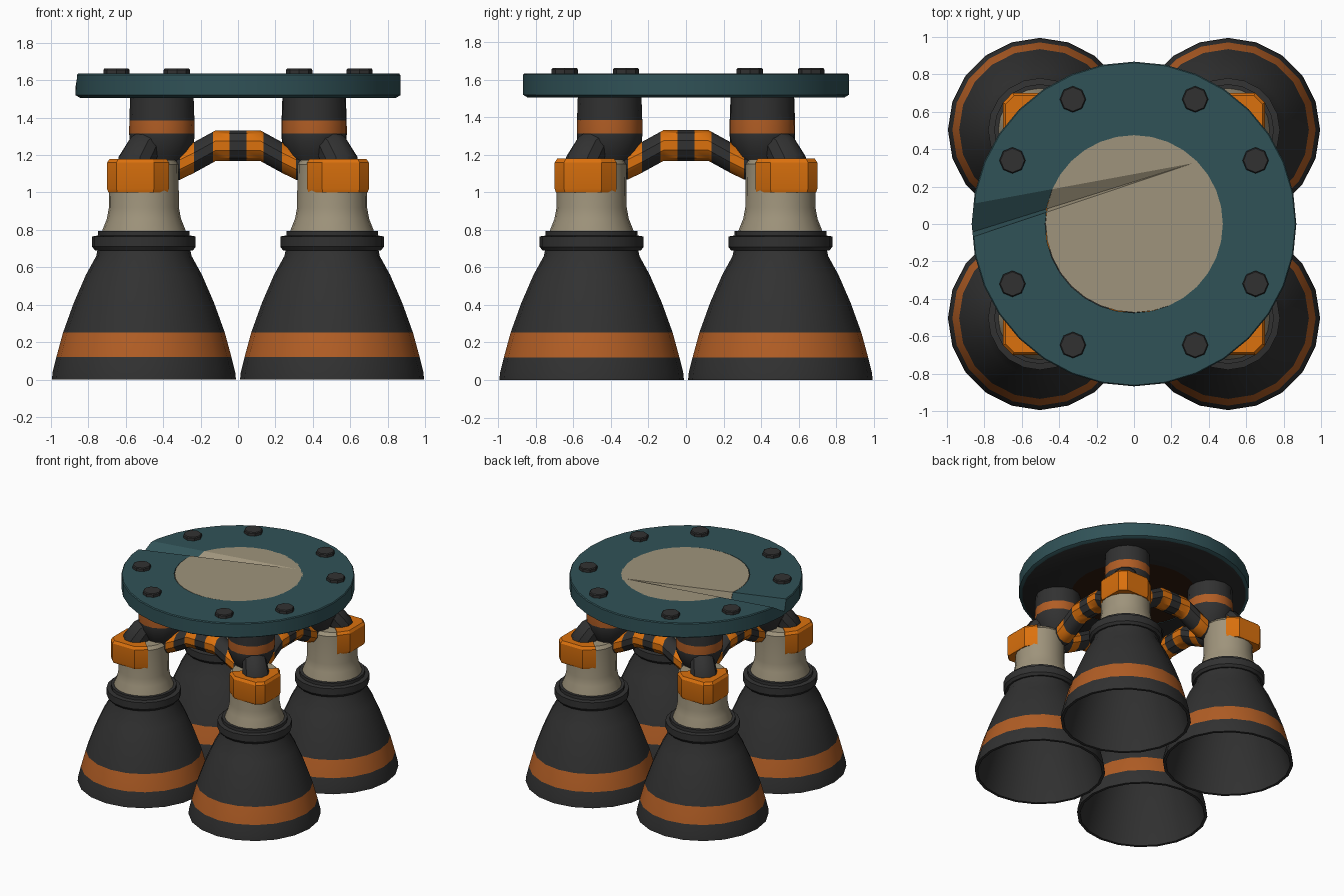
import bpy, bmesh, math
from mathutils import Vector

if "Cube" in bpy.data.objects:
    bpy.data.objects.remove(bpy.data.objects["Cube"])


def material(name, rgb):
    m = bpy.data.materials.new(name)
    m.use_nodes = True
    m.diffuse_color = (*rgb, 1)
    m.node_tree.nodes["Principled BSDF"].inputs["Base Color"].default_value = (*rgb, 1)
    return m


CHARCOAL = material("charcoal", (.031, .031, .031))
RUST = material("rust orange", (.44, .11, .018))
ORANGE = material("bright orange", (.71, .165, .004))
BEIGE = material("beige", (.345, .295, .2))
TEAL = material("teal", (.03, .085, .096))
BLACK = material("underside black", (.024, .024, .024))
BROWN = material("underside brown", (.03, .01, .004))


def finish(name, bm, mats, smooth=35):
    bmesh.ops.recalc_face_normals(bm, faces=bm.faces)
    me = bpy.data.meshes.new(name)
    bm.to_mesh(me)
    bm.free()
    for m in mats:
        me.materials.append(m)
    ob = bpy.data.objects.new(name, me)
    bpy.context.collection.objects.link(ob)
    if smooth:
        bpy.ops.object.select_all(action='DESELECT')
        ob.select_set(True)
        bpy.context.view_layer.objects.active = ob
        bpy.ops.object.shade_smooth_by_angle(angle=math.radians(smooth))
    return ob


def skin(bm, rings, closed=False):
    # Bridge successive rings; cap the ends unless the profile is closed
    n = len(rings[0])
    pairs = list(zip(rings, rings[1:])) + ([(rings[-1], rings[0])] if closed else [])
    for a, b in pairs:
        for i in range(n):
            j = (i + 1) % n
            bm.faces.new((a[i], a[j], b[j], b[i]))
    if not closed:
        bm.faces.new(rings[0][::-1])
        bm.faces.new(rings[-1])


def lathe(name, profile, mats, at=(0, 0), seg=20, rule=None, closed=False, smooth=35):
    bm = bmesh.new()
    rings = [[bm.verts.new((at[0] + r * math.cos(math.tau * i / seg),
                            at[1] + r * math.sin(math.tau * i / seg), z))
              for i in range(seg)] for r, z in profile]
    skin(bm, rings, closed)
    bmesh.ops.recalc_face_normals(bm, faces=bm.faces)
    if rule:
        for f in bm.faces:
            f.material_index = rule(f)
    return finish(name, bm, mats, smooth)


def four_ways(ob):
    # Repeat a part around the vertical axis
    base = ob.name
    for k in range(1, 4):
        c = ob.copy()
        c.name = f"{base}_{k + 1}"
        c.rotation_euler.z = k * math.pi / 2
        bpy.context.collection.objects.link(c)


C = (.503, .503)


# Hollow engine bell with a painted band on the outside
def bell_rule(f):
    c = f.calc_center_median()
    out = Vector((c.x - C[0], c.y - C[1], 0)).dot(f.normal)
    return 1 if .12 < c.z < .252 and out > 0 else 0


bell = lathe("engine_bell",
             [(.47, 0), (.492, 0), (.488, .04), (.468, .12), (.432, .252), (.375, .41),
              (.31, .56), (.255, .66), (.245, .71), (.2, .71), (.23, .66), (.285, .55),
              (.35, .41), (.44, .12)],
             [CHARCOAL, RUST], C, rule=bell_rule, closed=True)
four_ways(bell)

# Collar and chamber above the bell
four_ways(lathe("bell_collar", [(.2, .69), (.262, .69), (.277, .71), (.277, .765),
                                (.245, .77), (.245, .795), (.2, .795)], [CHARCOAL], C))
four_ways(lathe("chamber", [(.225, .78), (.222, .8), (.198, .86), (.187, .92),
                            (.185, 1.15), (.165, 1.175)], [BEIGE], C))

# Faceted orange block wrapped round the outer half of each chamber
outline = [(.70, .45), (.70, .65), (.65, .70), (.45, .70), (.37, .64), (.64, .37)]
bm = bmesh.new()
skin(bm, [[bm.verts.new((.53 + (x - .53) * s, .53 + (y - .53) * s, z)) for x, y in outline]
          for s, z in ((.96, 1), (1, 1.02), (1, 1.16), (.92, 1.18))])
four_ways(finish("corner_block", bm, [ORANGE], 25))

# Mounting posts with a painted band
P = (.407, .407)
four_ways(lathe("mount_post", [(.11, 1.15), (.14, 1.2), (.172, 1.27), (.175, 1.315),
                               (.174, 1.385), (.169, 1.53)], [CHARCOAL, RUST], P, seg=14,
                rule=lambda f: int(1.315 < f.calc_center_median().z < 1.385
                                   and abs(f.normal.z) < .5)))

# Bent elbows from chamber to post, swept in the diagonal plane
bm = bmesh.new()
rings = []
for d, z, tilt, r in ((.545, 1.13, 0, .1), (.54, 1.18, .2, .1), (.5, 1.25, .6, .09),
                      (.41, 1.3, 1.2, .08)):
    c = Vector((d, d, z))
    side = Vector((1, -1, 0)).normalized()
    across = Vector((1, 1, 0)).normalized() * math.cos(tilt) + Vector((0, 0, math.sin(tilt)))
    rings.append([bm.verts.new(c + r * (side * math.cos(a) + across * math.sin(a)))
                  for a in (math.tau * i / 10 for i in range(10))])
skin(bm, rings)
four_ways(finish("elbow_pipe", bm, [CHARCOAL]))


# Arched, striped cross pipes joining neighbouring engines
def arch(x):
    x = abs(x)
    if x < .12:
        return 1.25
    return 1.25 - (x - .12) * .55 if x < .3 else 1.15


half = [.045, .12, .135, .235, .31, .43]
xs = [-x for x in reversed(half)] + half
bm = bmesh.new()
rings = [[bm.verts.new((x, -.42 + .082 * math.cos(a), arch(x) + .082 * math.sin(a)))
          for a in (math.tau * (i + .5) / 10 for i in range(10))] for x in xs]
skin(bm, rings)
for f in bm.faces:
    x = abs(f.calc_center_median().x)
    f.material_index = int(.045 < x < .135 or .235 < x < .31)
four_ways(finish("cross_pipe", bm, [CHARCOAL, ORANGE]))

# Round mounting plate: teal ring with a beige core, dark underneath
ring = lathe("plate_ring", [(.475, 1.506), (.845, 1.506), (.868, 1.52), (.868, 1.628),
                            (.862, 1.635), (.475, 1.635)], [TEAL, BLACK], seg=32, closed=True,
             rule=lambda f: int(f.normal.z < -.9))
core = lathe("plate_core", [(.477, 1.508), (.477, 1.635)], [BEIGE, BROWN], (.004, .004), 32,
             rule=lambda f: int(f.normal.z < -.9))

# Tapered wedge that presses the crease into the plate
bm = bmesh.new()
v = [bm.verts.new(p) for p in ((.38, .345, 1.64), (-.95, -.1, 1.64), (-.95, .1, 1.64),
                               (-.95, -.07, 1.535))]
for a, b, c in ((0, 1, 2), (0, 2, 3), (0, 3, 1), (1, 3, 2)):
    bm.faces.new((v[a], v[b], v[c]))
cutter = finish("crease_cutter", bm, [], 0)
cutter.hide_render = True
cutter.hide_viewport = True
for ob in (ring, core):
    m = ob.modifiers.new("crease", 'BOOLEAN')
    m.operation = 'DIFFERENCE'
    m.solver = 'EXACT'
    m.object = cutter

# Bolt heads, in pairs around the plate
for i, (x, y) in enumerate((sx * a, sy * b) for a, b in ((.327, .657), (.65, .33))
                           for sx in (-1, 1) for sy in (-1, 1)):
    lathe(f"bolt_{i + 1}", [(.07, 1.62), (.07, 1.656), (.064, 1.663)], [CHARCOAL],
          (x, y + .01), 8, smooth=0)
